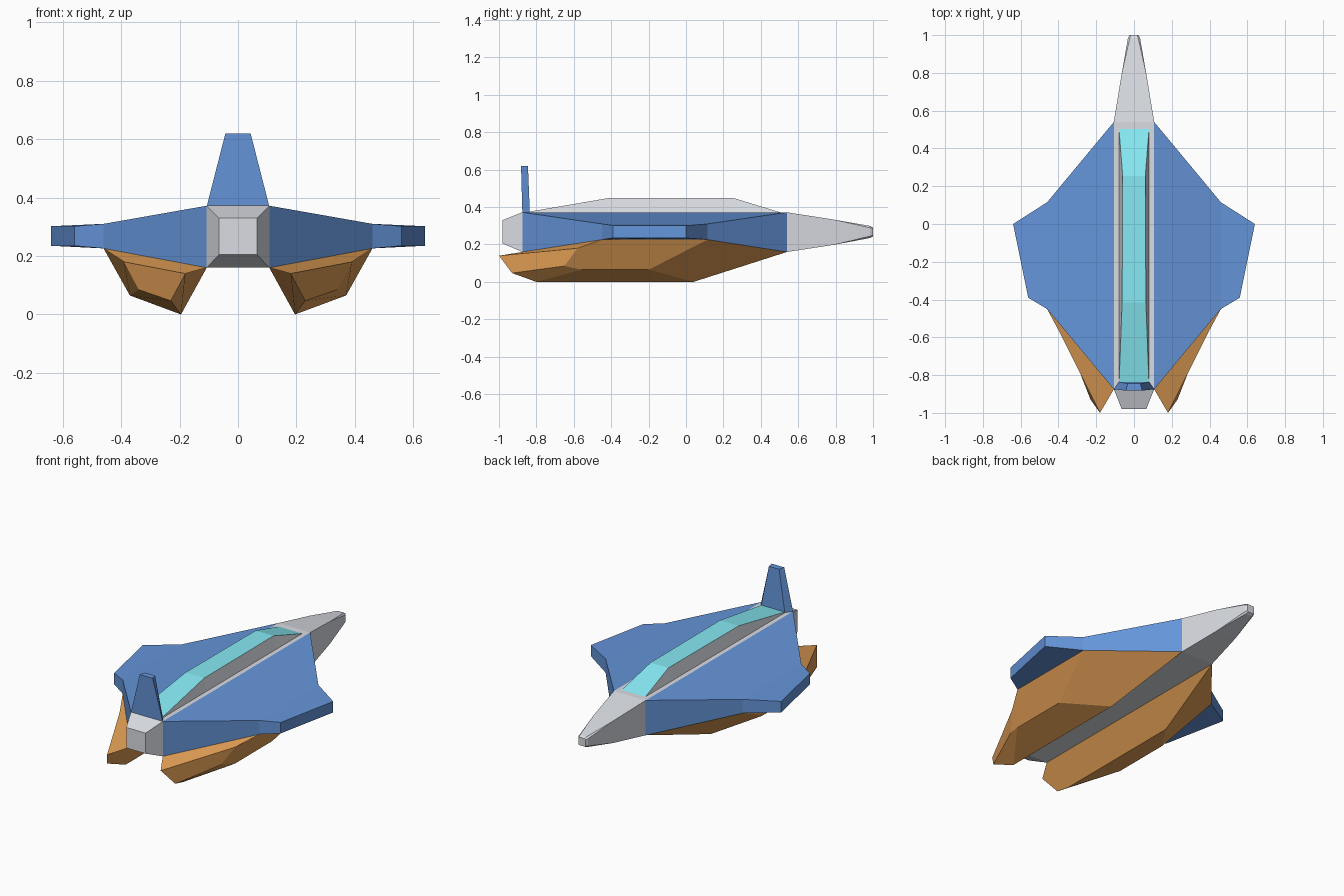
import bpy, bmesh

if "Cube" in bpy.data.objects:
    bpy.data.objects.remove(bpy.data.objects["Cube"])


def material(name, rgb):
    m = bpy.data.materials.new(name)
    m.diffuse_color = (*rgb, 1)
    m.use_nodes = True
    m.node_tree.nodes["Principled BSDF"].inputs["Base Color"].default_value = m.diffuse_color
    return m


BLUE = material("blue", (0.13, 0.30, 0.70))
ORANGE = material("orange", (0.75, 0.34, 0.09))
CYAN = material("cyan", (0.24, 0.82, 0.90))
GREY = material("grey", (0.70, 0.72, 0.77))


def loft(name, sections, mat, mirror=False, top_mat=None):
    """Skin equal-length point loops into a closed flat-shaded solid."""
    bm = bmesh.new()
    rings = [[bm.verts.new(p) for p in s] for s in sections]
    n = len(rings[0])
    for a, b in zip(rings, rings[1:]):
        for i in range(n):
            j = (i + 1) % n
            bm.faces.new((a[i], a[j], b[j], b[i]))
    bm.faces.new(rings[0])
    bm.faces.new(rings[-1])
    bmesh.ops.remove_doubles(bm, verts=bm.verts, dist=0.0005)
    bmesh.ops.recalc_face_normals(bm, faces=bm.faces)
    if top_mat:
        for f in bm.faces:
            f.material_index = int(f.normal.z > 0.9)
    mesh = bpy.data.meshes.new(name)
    bm.to_mesh(mesh)
    bm.free()
    mesh.materials.append(mat)
    if top_mat:
        mesh.materials.append(top_mat)
    ob = bpy.data.objects.new(name, mesh)
    bpy.context.collection.objects.link(ob)
    if mirror:
        ob.modifiers.new("mirror", 'MIRROR')
    return ob


def hull_section(y, w, z0, z1, c):
    """Rectangle across the hull with corners chamfered by c."""
    return [(-w + c, y, z0), (w - c, y, z0), (w, y, z0 + c), (w, y, z1 - c),
            (w - c, y, z1), (-w + c, y, z1), (-w, y, z1 - c), (-w, y, z0 + c)]


# Fuselage: stepped tail, straight body, tapering nose with chamfered tip
loft("fuselage", [hull_section(*s) for s in (
    (-0.98, 0.065, 0.205, 0.33, 0),
    (-0.875, 0.107, 0.16, 0.372, 0),
    (0.54, 0.107, 0.16, 0.372, 0),
    (0.79, 0.066, 0.198, 0.333, 0),
    (0.985, 0.032, 0.235, 0.299, 0.010),
    (1.0, 0.024, 0.243, 0.291, 0.006))], GREY)

# Canopy: grey sides, cyan glass along the top
loft("canopy", [[(-0.08, y, 0.37), (0.08, y, 0.37), (w, y, z), (-w, y, z)]
                for y, w, z in ((-0.87, 0.08, 0.37), (-0.415, 0.063, 0.448),
                                (0.255, 0.06, 0.448), (0.51, 0.08, 0.37))],
     GREY, top_mat=CYAN)

# Wings: root, kink and tip; each is (inboard rear, front) plus thickness
loft("wings", [[(*r, z0), (*f, z0), (*f, z1), (*r, z1)] for r, f, z0, z1 in (
    ((0.107, -0.875), (0.107, 0.54), 0.16, 0.372),
    ((0.46, -0.45), (0.46, 0.115), 0.226, 0.31),
    ((0.56, -0.39), (0.64, 0.0), 0.235, 0.302))], BLUE, mirror=True)

# Engine pods under the wings: inner outline joined to outer outline
loft("engine_pods", [
    [(0.107, -0.875, 0.16), (0.18, -1.0, 0.14), (0.23, -0.93, 0.047),
     (0.195, -0.80, 0), (0.195, 0.04, 0), (0.107, 0.54, 0.16)],
    [(0.46, -0.45, 0.226), (0.39, -0.58, 0.18), (0.34, -0.65, 0.085),
     (0.37, -0.56, 0.065), (0.37, -0.20, 0.065), (0.46, 0.115, 0.226)]],
    ORANGE, mirror=True)

# Upright tail fin
loft("tail_fin", [[(-b, yb, z), (b, yb, z), (f, yf, z), (-f, yf, z)]
                  for z, b, yb, f, yf in ((0.37, 0.107, -0.875, 0.08, -0.835),
                                          (0.62, 0.043, -0.882, 0.034, -0.845))],
     BLUE)
